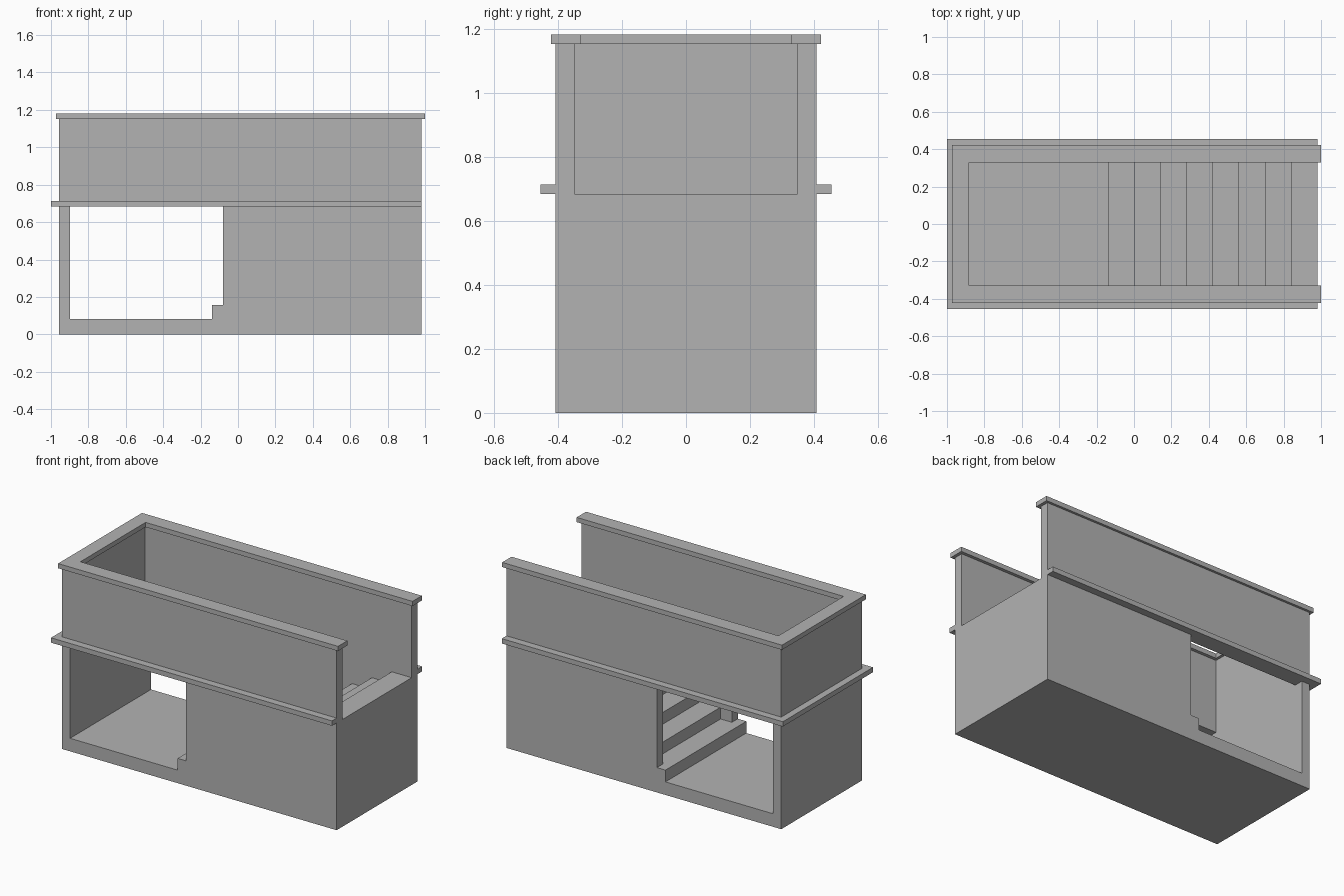
import bpy
import bmesh
from mathutils import Vector

cube = bpy.data.objects.get("Cube")
if cube:
    bpy.data.objects.remove(cube, do_unlink=True)

grey = bpy.data.materials.new("plain grey")
grey.use_nodes = True
grey.diffuse_color = (0.45, 0.45, 0.45, 1)
grey.node_tree.nodes["Principled BSDF"].inputs["Base Color"].default_value = (0.45, 0.45, 0.45, 1)

# Main dimensions
LEFT, RIGHT = -0.956, 0.98
HALF, INNER = 0.407, 0.348
FLOOR, LANDING, WALL_TOP = 0.083, 0.683, 1.152
STEPS, TREAD, FIRST = 8, 0.14, -0.14
RISE = (LANDING - FLOOR) / STEPS


def prism(name, outline, offset):
    """Extrude a closed outline of 3D points along an offset."""
    bm = bmesh.new()
    face = bm.faces.new([bm.verts.new(p) for p in outline])
    made = bmesh.ops.extrude_face_region(bm, geom=[face])["geom"]
    verts = [v for v in made if isinstance(v, bmesh.types.BMVert)]
    bmesh.ops.translate(bm, verts=verts, vec=Vector(offset))
    bmesh.ops.recalc_face_normals(bm, faces=bm.faces)
    mesh = bpy.data.meshes.new(name)
    bm.to_mesh(mesh)
    bm.free()
    mesh.materials.append(grey)
    obj = bpy.data.objects.new(name, mesh)
    bpy.context.scene.collection.objects.link(obj)
    return obj


def side_prism(name, profile, half):
    """Prism from an x-z profile, centred across y."""
    return prism(name, [(x, -half, z) for x, z in profile], (0, 2 * half, 0))


def u_trim(name, x_out, x_in, x_end, y_out, y_in, z0, z1):
    """U-shaped trim, open towards +x."""
    plan = [(x_end, -y_out), (x_out, -y_out), (x_out, y_out), (x_end, y_out),
            (x_end, y_in), (x_in, y_in), (x_in, -y_in), (x_end, -y_in)]
    return prism(name, [(x, y, z0) for x, y in plan], (0, 0, z1 - z0))


def cut(obj, cutter):
    """Subtract the cutter from the object, then remove the cutter."""
    cutter.hide_render = True
    mod = obj.modifiers.new("cut", "BOOLEAN")
    mod.operation, mod.solver, mod.object = "DIFFERENCE", "EXACT", cutter
    bpy.context.view_layer.objects.active = obj
    bpy.ops.object.modifier_apply(modifier=mod.name)
    bpy.data.objects.remove(cutter, do_unlink=True)


# Solid block for the walls, floor and staircase
body = side_prism("stairwell_body", [(LEFT, 0), (RIGHT, 0), (RIGHT, WALL_TOP), (LEFT, WALL_TOP)], HALF)

# Interior with stepped bottom, open at the top and the right end
inner_x = -0.898
stairs = [(inner_x, FLOOR)]
for i in range(STEPS):
    x = FIRST + i * TREAD
    stairs += [(x, FLOOR + i * RISE), (x, FLOOR + (i + 1) * RISE)]
stairs += [(1.2, LANDING), (1.2, 1.4), (inner_x, 1.4)]
cut(body, side_prism("interior_cutter", stairs, INNER))

# Doorways through both side walls, notched around the lowest step
door_x = -0.08
doorway = [(inner_x, FLOOR), (FIRST, FLOOR), (FIRST, FLOOR + RISE),
           (door_x, FLOOR + RISE), (door_x, LANDING), (inner_x, LANDING)]
cut(body, side_prism("doorway_cutter", doorway, 0.6))

# Ledge around the outside at landing height, and the coping on the walls
u_trim("outer_ledge", -1.0, LEFT, RIGHT, 0.454, HALF, LANDING, 0.714)
u_trim("wall_coping", -0.972, -0.881, 1.0, 0.422, 0.328, WALL_TOP, 1.182)
